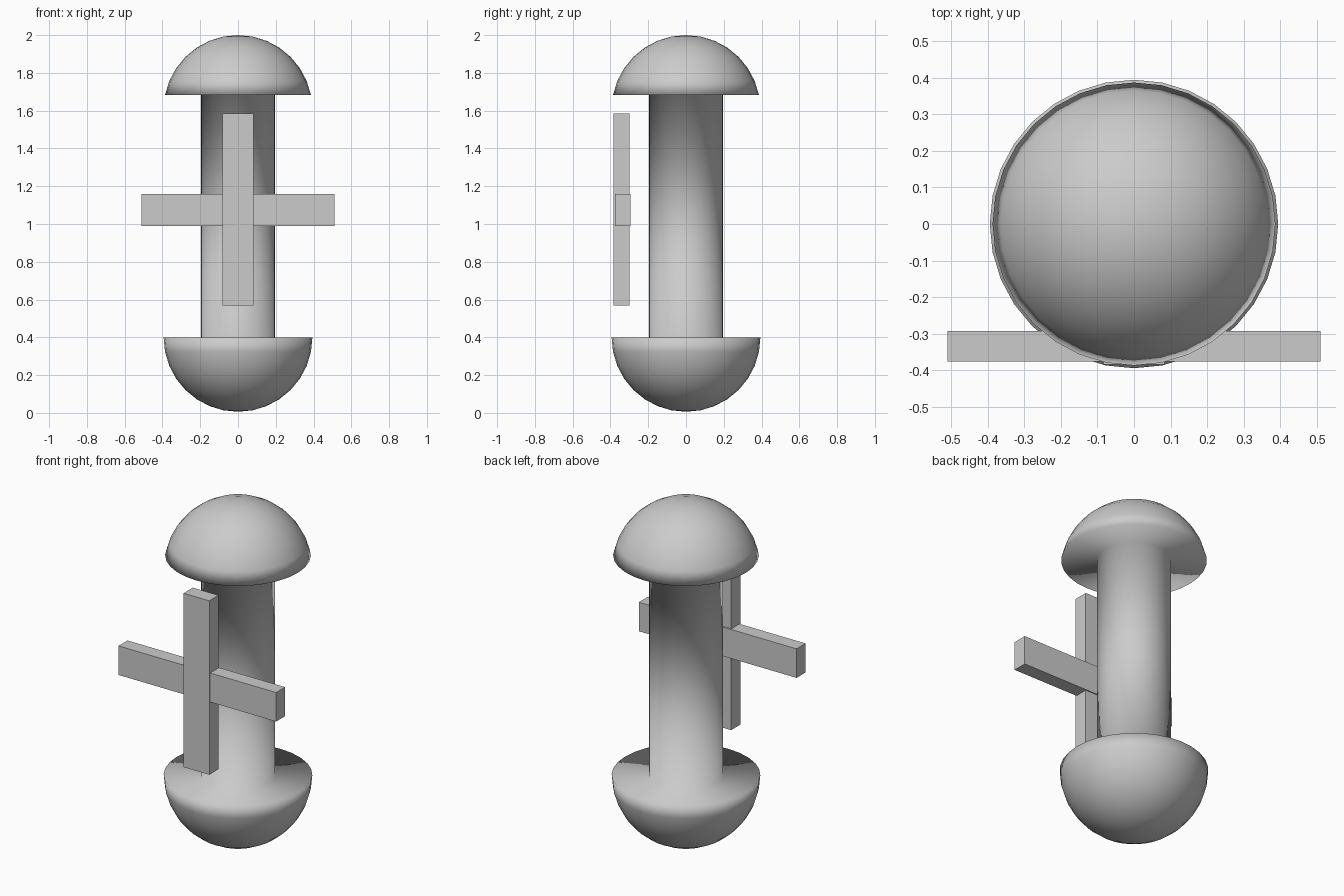
import bpy, bmesh
from math import sin, cos, pi

if "Cube" in bpy.data.objects:
    bpy.data.objects.remove(bpy.data.objects["Cube"])

SEGS, R, SHAFT_R = 32, 0.394, 0.196
LOW_C, TOP_C = 0.4, 1.606   # centres of the two sphere parts


def finish(name, bm):
    bmesh.ops.recalc_face_normals(bm, faces=bm.faces)
    mesh = bpy.data.meshes.new(name)
    bm.to_mesh(mesh)
    bm.free()
    obj = bpy.data.objects.new(name, mesh)
    bpy.context.collection.objects.link(obj)
    return obj


def lathe(name, profile):
    bm = bmesh.new()
    verts = [bm.verts.new((r, 0, z)) for r, z in profile]
    edges = [bm.edges.new(pair) for pair in zip(verts, verts[1:])]
    bmesh.ops.spin(bm, geom=verts + edges, cent=(0, 0, 0), axis=(0, 0, 1),
                   angle=2 * pi, steps=SEGS, use_duplicate=False)
    bmesh.ops.remove_doubles(bm, verts=bm.verts, dist=1e-4)
    obj = finish(name, bm)
    for p in obj.data.polygons:
        p.use_smooth = True
    return obj


def bar(name, lo, hi):
    bm = bmesh.new()
    bmesh.ops.create_cube(bm, size=1)
    for v in bm.verts:
        v.co = [(a + b) / 2 + c * (b - a) for a, b, c in zip(lo, hi, v.co)]
    return finish(name, bm)


def arc(centre, start, end):
    return [(R * cos(i * pi / 16), centre + R * sin(i * pi / 16))
            for i in range(start, end + 1)]


# Body: half-sphere foot, straight shaft, domed cap, all one smooth skin
lathe("body", arc(LOW_C, -8, 0)
      + [(SHAFT_R, LOW_C), (SHAFT_R, TOP_C + R * sin(pi / 16))]
      + arc(TOP_C, 1, 8))

# Cross floating in front of the shaft
bar("cross_upright", (-0.083, -0.384, 0.568), (0.083, -0.299, 1.585))
bar("cross_arm", (-0.51, -0.376, 0.99), (0.51, -0.293, 1.16))
